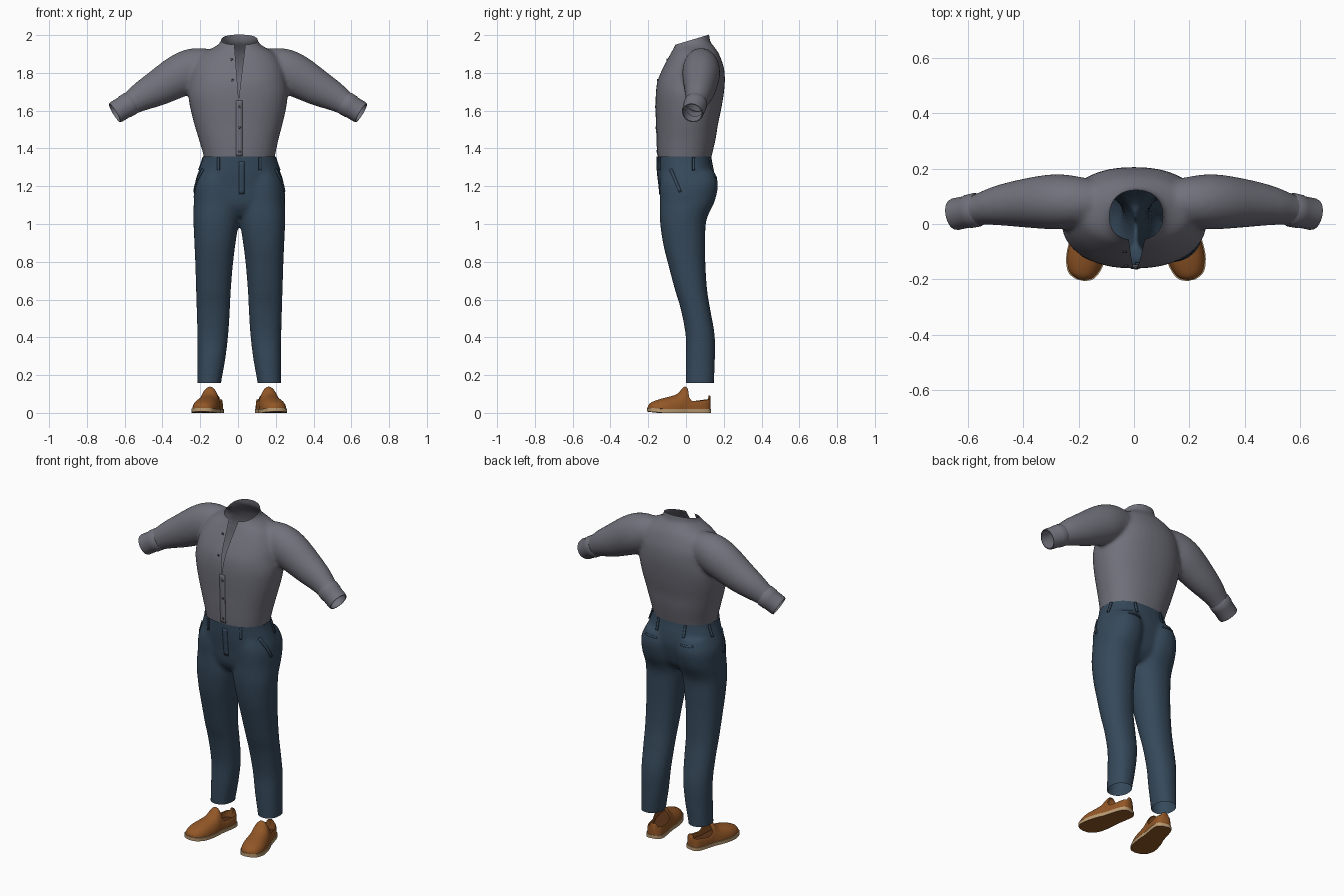
import bpy, bmesh, math
from mathutils import Vector, Matrix
from mathutils.bvhtree import BVHTree

if "Cube" in bpy.data.objects:
    bpy.data.objects.remove(bpy.data.objects["Cube"])

CX = 0.007  # sideways centre of the trousers and shoes


def material(name, rgb):
    m = bpy.data.materials.new(name)
    m.diffuse_color = (*rgb, 1)
    m.use_nodes = True
    m.node_tree.nodes["Principled BSDF"].inputs["Base Color"].default_value = m.diffuse_color
    return m


GREY = material("shirt grey", (0.165, 0.165, 0.2))
NAVY = material("trouser navy", (0.036, 0.066, 0.103))
BROWN = material("shoe brown", (0.29, 0.095, 0.02))
TAN = material("sole tan", (0.50, 0.33, 0.17))
DARK = material("lining brown", (0.10, 0.033, 0.01))
BUTTON = material("button grey", (0.07, 0.07, 0.085))


def spline(rows, n=5):
    """Catmull-Rom through the rows of a small table."""
    out = []
    for i in range(len(rows) - 1):
        a, b, c, d = rows[max(i - 1, 0)], rows[i], rows[i + 1], rows[min(i + 2, len(rows) - 1)]
        for k in range(n):
            t = k / n
            out.append([0.5 * (2 * q + (r - p) * t + (2 * p - 5 * q + 4 * r - s) * t * t
                               + (3 * q - p - 3 * r + s) * t ** 3) for p, q, r, s in zip(a, b, c, d)])
    return out + [list(rows[-1])]


def loft(bm, rings, caps=True):
    vs = [[bm.verts.new(p) for p in r] for r in rings]
    n = len(vs[0])
    for a, b in zip(vs, vs[1:]):
        for i in range(n):
            bm.faces.new((a[i], a[(i + 1) % n], b[(i + 1) % n], b[i]))
    if caps:
        bm.faces.new(vs[0][::-1])
        bm.faces.new(vs[-1])


def body_loft(bm, table, power=2.0, sx=1, n=40):
    """Stack of level rounded sections: z, x0, x1, y0, y1."""
    rings = []
    for z, x0, x1, y0, y1 in spline(table):
        ring = []
        for i in range(n):
            c, s = math.cos(math.tau * i / n), math.sin(math.tau * i / n)
            ex = math.copysign(abs(c) ** (2 / power), c)
            ey = math.copysign(abs(s) ** (2 / power), s)
            ring.append((sx * ((x0 + x1) / 2 + (x1 - x0) / 2 * ex), (y0 + y1) / 2 + (y1 - y0) / 2 * ey, z))
        rings.append(ring)
    loft(bm, rings)


def tube_loft(bm, table, sx, flat=1.0, caps=True, axis=None, n=28):
    """Round sections along a path: x, y, z, radius."""
    rings = []
    for i, (x, y, z, r) in enumerate(table):
        a, b = table[max(i - 1, 0)], table[min(i + 1, len(table) - 1)]
        t = (axis or (Vector(b[:3]) - Vector(a[:3]))).normalized()
        v = t.cross(Vector((0, 1, 0))).normalized()
        u = v.cross(t)
        pts = [Vector((x, y, z)) + u * r * flat * math.cos(k * math.tau / n) + v * r * math.sin(k * math.tau / n)
               for k in range(n)]
        rings.append([(sx * p.x, p.y, p.z) for p in pts])
    loft(bm, rings, caps)


def finish(bm, name, mats, angle=45):
    me = bpy.data.meshes.new(name)
    bm.to_mesh(me)
    bm.free()
    ob = bpy.data.objects.new(name, me)
    bpy.context.collection.objects.link(ob)
    for m in mats:
        me.materials.append(m)
    bpy.ops.object.select_all(action='DESELECT')
    ob.select_set(True)
    bpy.context.view_layer.objects.active = ob
    bpy.ops.object.shade_smooth_by_angle(angle=math.radians(angle))
    return ob


def fuse(bm, voxel=0.011, passes=6):
    """Melt overlapping solids into one cloth surface."""
    bmesh.ops.recalc_face_normals(bm, faces=bm.faces)
    ob = finish(bm, "temporary", [])
    r = ob.modifiers.new("melt", 'REMESH')
    r.mode, r.voxel_size = 'VOXEL', voxel
    s = ob.modifiers.new("soften", 'SMOOTH')
    s.factor, s.iterations = 0.5, passes
    dg = bpy.context.evaluated_depsgraph_get()
    me = bpy.data.meshes.new_from_object(ob.evaluated_get(dg))
    bpy.data.objects.remove(ob)
    out = bmesh.new()
    out.from_mesh(me)
    return out


def cut(bm, co, no, faces=None, clear=True):
    fs = list(faces if faces is not None else bm.faces)
    geom = list({e for f in fs for e in f.edges} | {v for f in fs for v in f.verts}) + fs
    bmesh.ops.bisect_plane(bm, geom=geom, plane_co=co, plane_no=no, clear_outer=clear)


def strip(name, tree, mat, p0, p1, width, look, lift=0.002, n=8, thick=0.007):
    """Thin cloth band laid onto a surface by ray casting."""
    p0, p1, look = Vector(p0), Vector(p1), Vector(look)
    side = look.cross(p1 - p0).normalized() * width / 2
    bm, rows = bmesh.new(), []
    for i in range(n + 1):
        p, row = p0.lerp(p1, i / n), []
        for k in (-1, 0, 1):
            hit = tree.ray_cast(p + side * k - look * 2, look)[0]
            row.append(bm.verts.new((hit if hit else p) - look * lift))
        rows.append(row)
    for a, b in zip(rows, rows[1:]):
        for k in (0, 1):
            bm.faces.new((a[k], a[k + 1], b[k + 1], b[k]))
    ob = finish(bm, name, [mat])
    m = ob.modifiers.new("thickness", 'SOLIDIFY')
    m.thickness, m.offset = thick, 0


# Shirt: torso and sleeves
bm = bmesh.new()
body_loft(bm, [(1.28, -.172, .182, -.14, .115), (1.36, -.182, .196, -.15, .136), (1.45, -.208, .215, -.155, .157),
               (1.53, -.232, .236, -.157, .17), (1.61, -.252, .254, -.16, .187), (1.69, -.264, .264, -.16, .2),
               (1.76, -.255, .255, -.15, .206), (1.83, -.24, .24, -.12, .2), (1.90, -.19, .2, -.083, .175),
               (1.94, -.12, .135, -.062, .148), (1.97, -.09, .105, -.052, .127), (2.05, -.083, .098, -.044, .12)], 2.25)
SLEEVE = [(.12, .08, 1.84, .085), (.22, .08, 1.825, .108), (.30, .08, 1.79, .113), (.415, .074, 1.725, .097),
          (.50, .065, 1.68, .08), (.575, .05, 1.635, .062), (.66, .032, 1.585, .057)]
for sx in (-1, 1):
    tube_loft(bm, spline(SLEEVE), sx, 0.88)
bm = fuse(bm)
cut(bm, (0, 0, 1.335), (0, 0, -1))
cut(bm, (0, .03, 1.975), (0, -.3, 1))
for sx in (-1, 1):
    cut(bm, (sx * .62, .04, 1.61), (sx * .86, -.18, -.5))
# open neck slit, a narrow V at the front
front = lambda: [f for f in bm.faces if f.calc_center_median().y < .02 and f.calc_center_median().z > 1.63
                 and abs(f.calc_center_median().x) < .08]
TIP, LEFT, RIGHT = Vector((.003, 0, 1.66)), Vector((-.29, 0, -.022)), Vector((.29, 0, -.036))
cut(bm, TIP, LEFT, front(), False)
cut(bm, TIP, RIGHT, front(), False)
hole = [f for f in front() if f.calc_center_median().z > 1.66
        and (f.calc_center_median() - TIP).dot(LEFT) < 0 and (f.calc_center_median() - TIP).dot(RIGHT) < 0]
bmesh.ops.delete(bm, geom=hole, context='FACES')
shirt_tree = BVHTree.FromBMesh(bm)
finish(bm, "shirt", [GREY], 70)

# Rolled cuffs
for sx, side in ((-1, "right"), (1, "left")):
    bm = bmesh.new()
    A, B = Vector((.562, .053, 1.643)), Vector((.653, .034, 1.588))
    prof = [(0, .052), (0, .06), (.08, .064), (.4, .063), (.46, .06), (.9, .06), (1, .057), (1, .052), (.5, .052)]
    tube_loft(bm, [(*A.lerp(B, t), r) for t, r in prof], sx, 0.97, False, B - A)
    bmesh.ops.recalc_face_normals(bm, faces=bm.faces)
    finish(bm, side + " cuff", [GREY])

# Front placket and buttons
strip("placket", shirt_tree, GREY, (.006, 0, 1.655), (.006, 0, 1.36), .034, (0, 1, 0), 0, 20, .004)
for i, (x, z) in enumerate([(-.034, 1.87), (-.028, 1.76), (.008, 1.62), (.008, 1.51), (.008, 1.385)]):
    hit = shirt_tree.ray_cast(Vector((x, -2, z)), Vector((0, 1, 0)))[0]
    bm = bmesh.new()
    bmesh.ops.create_cone(bm, cap_ends=True, segments=12, radius1=.007, radius2=.006, depth=.005,
                          matrix=Matrix.Translation(hit + Vector((0, -.003, 0))) @ Matrix.Rotation(math.pi / 2, 4, 'X'))
    finish(bm, "button %d" % (i + 1), [BUTTON])

# Trousers: hips and two legs
bm = bmesh.new()
body_loft(bm, [(1.04, -.12, .12, -.09, .07), (1.10, -.232, .232, -.13, .12), (1.21, -.236, .236, -.145, .15),
               (1.28, -.216, .216, -.153, .148), (1.35, -.194, .194, -.156, .135), (1.42, -.19, .19, -.156, .13)], 2.25)
LEG = [(.08, .1, .222, 0, .145), (.155, .097, .222, -.001, .148), (.28, .075, .221, -.001, .153),
       (.41, .059, .222, -.002, .152), (.55, .05, .226, -.028, .128), (.65, .045, .229, -.058, .112),
       (.785, .034, .233, -.094, .103), (.90, .02, .238, -.122, .102), (1.02, .002, .243, -.138, .108),
       (1.12, .0, .241, -.138, .152), (1.21, .0, .236, -.14, .169), (1.28, .02, .205, -.13, .15)]
for sx in (-1, 1):
    body_loft(bm, LEG, 2.2, sx)
bm = fuse(bm)
cut(bm, (0, 0, 1.357), (0, 0, 1))
cut(bm, (0, 0, .157), (0, 0, -1))
bmesh.ops.translate(bm, vec=(CX, 0, 0), verts=bm.verts)
pants_tree = BVHTree.FromBMesh(bm)
finish(bm, "trousers", [NAVY], 70)

# Fly, belt loops and pocket edges
strip("fly", pants_tree, NAVY, (.02, 0, 1.33), (.02, 0, 1.16), .03, (0, 1, 0), 0, 10, .004)
for sx in (-1, 1):
    for name, x, look in (("front", .11, 1), ("back", .09, -1)):
        strip(name + " belt loop", pants_tree, NAVY, (CX + sx * x, 0, 1.352), (CX + sx * x, 0, 1.285),
              .013, (0, look, 0), .004)
    strip("side belt loop", pants_tree, NAVY, (0, .04, 1.352), (0, .04, 1.285), .013, (-sx, 0, 0), .006)
    strip("pocket edge", pants_tree, NAVY, (0, -.08, 1.29), (0, -.03, 1.17), .014, (-sx, 0, 0), .003)
    strip("back pocket welt", pants_tree, NAVY, (CX + sx * .08, 0, 1.245), (CX + sx * .16, 0, 1.25),
          .01, (0, -1, 0), .001, 8, .004)

# Slip-on shoes: y, half width, top height, squareness
SHOE = [(-.168, .012, .036, 2), (-.155, .04, .052, 2.2), (-.13, .056, .064, 2.3), (-.09, .066, .077, 2.3),
        (-.04, .066, .089, 2.2), (-.005, .062, .103, 2.1), (.025, .056, .136, 2), (.044, .054, .132, 2),
        (.058, .053, .085, 3), (.10, .051, .081, 3.5), (.14, .046, .088, 3.5), (.16, .034, .092, 3.5),
        (.168, .014, .092, 3.5)]
STEPS = spline(SHOE, 3)
for sx, side in ((-1, "right"), (1, "left")):
    place = Matrix.Translation((CX + sx * .163, -.037, 0)) @ Matrix.Rotation(sx * math.radians(13), 4, 'Z') \
        @ Matrix.Diagonal((sx, 1, 1, 1))
    # upper, open above the heel
    bm, rows, base, n = bmesh.new(), [], .016, 20
    for y, w, h, p in STEPS:
        row = []
        for j in range(n + 1):
            c, s = math.cos(math.pi * j / n), max(math.sin(math.pi * j / n), 0)
            row.append(bm.verts.new((w * math.copysign(abs(c) ** (2 / p), c), y, base + (h - base) * s ** (2 / p))))
        rows.append(row)
    for a, b in zip(rows, rows[1:]):
        for j in range(n):
            if not (a[0].co.y > .04 and b[0].co.y < .165 and 4 <= j < n - 4):
                bm.faces.new((a[j], a[j + 1], b[j + 1], b[j]))
    bm.faces.new(rows[0][::-1])
    bm.faces.new(rows[-1])
    bmesh.ops.transform(bm, matrix=place, verts=bm.verts)
    bmesh.ops.recalc_face_normals(bm, faces=bm.faces)
    finish(bm, side + " shoe upper", [BROWN], 60)
    # sole and insole share the outline
    for name, grow, z0, z1, mats in ((" sole", .004, 0, .02, [TAN, BROWN]), (" insole", -.004, .024, .03, [DARK])):
        bm = bmesh.new()
        edge = [(w + grow, y * (1 + grow * 4)) for y, w, h, p in STEPS]
        outline = edge + [(-x, y) for x, y in reversed(edge)]
        loft(bm, [[(x, y, z + max(0, -y - .1) * .1) for x, y in outline] for z in (z0, z1)])
        bmesh.ops.transform(bm, matrix=place, verts=bm.verts)
        bmesh.ops.recalc_face_normals(bm, faces=bm.faces)
        for f in bm.faces:
            f.material_index = 1 if len(mats) > 1 and f.normal.z < -.5 else 0
        finish(bm, side + " shoe" + name, mats, 40)
